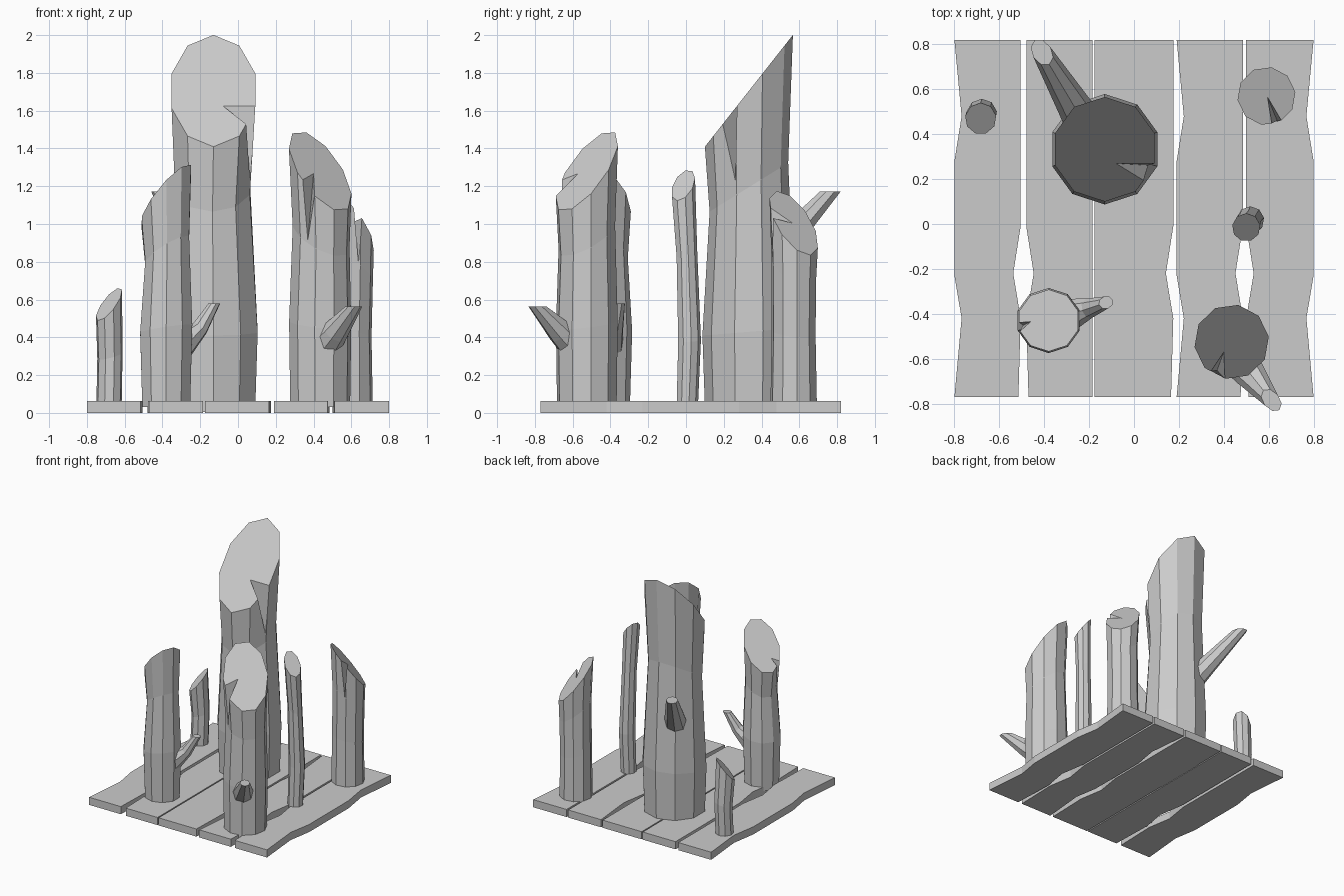
import bpy, bmesh, math
from mathutils import Vector

if "Cube" in bpy.data.objects:
    bpy.data.objects.remove(bpy.data.objects["Cube"])


def finish(bm, name):
    bmesh.ops.recalc_face_normals(bm, faces=bm.faces)
    me = bpy.data.meshes.new(name)
    bm.to_mesh(me)
    bm.free()
    ob = bpy.data.objects.new(name, me)
    bpy.context.collection.objects.link(ob)
    return ob


def loft(name, rings):
    """Skin a list of point rings and close both ends."""
    bm = bmesh.new()
    vs = [[bm.verts.new(p) for p in r] for r in rings]
    n = len(vs[0])
    for a, b in zip(vs, vs[1:]):
        for i in range(n):
            j = (i + 1) % n
            bm.faces.new((a[i], a[j], b[j], b[i]))
    bm.faces.new(vs[0][::-1])
    bm.faces.new(vs[-1])
    return finish(bm, name)


def trunk(name, n, top, slope, rings, base=0.03, notch=None, turn=90):
    """rings: (height fraction, radius, dx, dy); top: centre of the slanted cut."""
    cx, cy, cz = top
    gx, gy = slope
    pts = []
    for t, r, dx, dy in rings:
        ring = []
        for i in range(n):
            a = math.radians(turn) + math.tau * i / n
            x, y = r * math.cos(a), r * math.sin(a)
            z = base + (cz - base) * t + t * t * (gx * x + gy * y)
            ring.append((cx + dx + x, cy + dy + y, z))
        pts.append(ring)
    ob = loft(name, pts)
    if notch:
        # wedge split running down from the cut
        (ax, ay), (px, py), (qx, qy), b = notch
        P = lambda x, y: Vector((x, y, cz + gx * (x - cx) + gy * (y - cy)))
        A, P1, P2, B = P(ax, ay), P(px, py), P(qx, qy), Vector(b)
        up = A - B
        bm = bmesh.new()
        for p in (A + up * .3, B - up * .06,
                  P1 + (P1 - A) * .5 + up * .3, P2 + (P2 - A) * .5 + up * .3):
            bm.verts.new(p)
        bmesh.ops.convex_hull(bm, input=bm.verts)
        cutter = finish(bm, name + "_cutter")
        cutter.hide_render = True
        m = ob.modifiers.new("split", 'BOOLEAN')
        m.operation, m.solver, m.object = 'DIFFERENCE', 'EXACT', cutter
        dg = bpy.context.evaluated_depsgraph_get()
        me = bpy.data.meshes.new_from_object(ob.evaluated_get(dg))
        ob.modifiers.clear()
        ob.data = me
        bpy.data.objects.remove(cutter)
    return ob


def branch(name, path, radii, n=8):
    """Tapered limb along a path, its tip cut level."""
    path = [Vector(p) for p in path]
    rings = []
    for k, (p, r) in enumerate(zip(path, radii)):
        d = (path[min(k + 1, len(path) - 1)] - path[max(k - 1, 0)]).normalized()
        u = d.cross(Vector((0, 0, 1))).normalized()
        w = u.cross(d)
        ring = [p + r * (math.cos(math.tau * i / n) * u + math.sin(math.tau * i / n) * w)
                for i in range(n)]
        if k == len(path) - 1:
            ring = [v + d * (p.z - v.z) / d.z for v in ring]
        rings.append(ring)
    return loft(name, rings)


# Floor planks: edge styles give (inward offset, y) along each side
STRAIGHT = [(0, .82), (0, -.77)]
WAVY = [(0, .82), (.032, .48), (0, .28), (0, -.23), (.032, -.42), (0, -.77)]
DENT = [(0, .82), (0, -.01), (.033, -.22), (0, -.42), (.01, -.77)]
planks = [(-.80, WAVY, -.505, DENT), (-.48, DENT, -.185, STRAIGHT),
          (-.175, STRAIGHT, .175, DENT), (.19, WAVY, .485, DENT), (.50, DENT, .80, WAVY)]
for i, (xl, le, xr, re) in enumerate(planks):
    outline = [(xl + o, y) for o, y in le] + [(xr - o, y) for o, y in reversed(re)]
    loft(f"plank_{i + 1}", [[(x, y, z) for x, y in outline] for z in (0, .062)])

# Tall trunk with its limb
trunk("tall_trunk", 10, (-.13, .333, 1.705), (0, 1.27),
      [(0, .232, 0, 0), (.25, .246, 0, 0), (.7, .208, -.005, 0), (1, .233, 0, 0)], .004,
      ((-.08, .27), (.085, .27), (.05, .19), (.085, .26, 1.17)))
branch("tall_trunk_branch", [(-.21, .43, .80), (-.27, .53, .91), (-.41, .765, 1.173)],
       (.09, .075, .044))

# Front left trunk with its twig
trunk("front_left_trunk", 10, (-.38, -.43, 1.15), (1.05, -.6),
      [(0, .133, 0, 0), (.37, .145, 0, 0), (.74, .122, .005, 0), (1, .138, 0, 0)], .03,
      ((-.46, -.435), (-.522, -.44), (-.505, -.475), (-.50, -.455, .8)))
branch("front_left_twig", [(-.32, -.415, .34), (-.20, -.375, .45), (-.125, -.35, .58)],
       (.085, .045, .028))

# Front right trunk with its stub
trunk("front_right_trunk", 10, (.435, -.525, 1.28), (-.85, .95),
      [(0, .16, 0, 0), (.35, .166, 0, 0), (.72, .152, .005, 0), (1, .167, 0, 0)], .03,
      ((.40, -.57), (.34, -.66), (.405, -.69), (.365, -.665, .86)), 80)
branch("front_right_stub", [(.46, -.59, .36), (.515, -.665, .43), (.612, -.785, .562)],
       (.088, .07, .037))

# Back right trunk
trunk("back_right_trunk", 10, (.59, .57, 1.005), (-1.0, -.85),
      [(0, .125, 0, 0), (.4, .118, 0, 0), (.75, .12, .005, 0), (1, .13, 0, 0)], .03,
      ((.595, .565), (.615, .44), (.66, .455), (.64, .455, .78)), 80)

# Thin posts
trunk("middle_post", 9, (.50, -.015, 1.205), (-1.15, .6),
      [(0, .058, .012, .02), (.3, .062, .018, .032), (.7, .056, .01, .018), (1, .063, 0, 0)])
trunk("back_left_post", 9, (-.683, .47, .575), (1.0, .75),
      [(0, .068, 0, .01), (.5, .068, .005, .02), (1, .07, 0, 0)])
